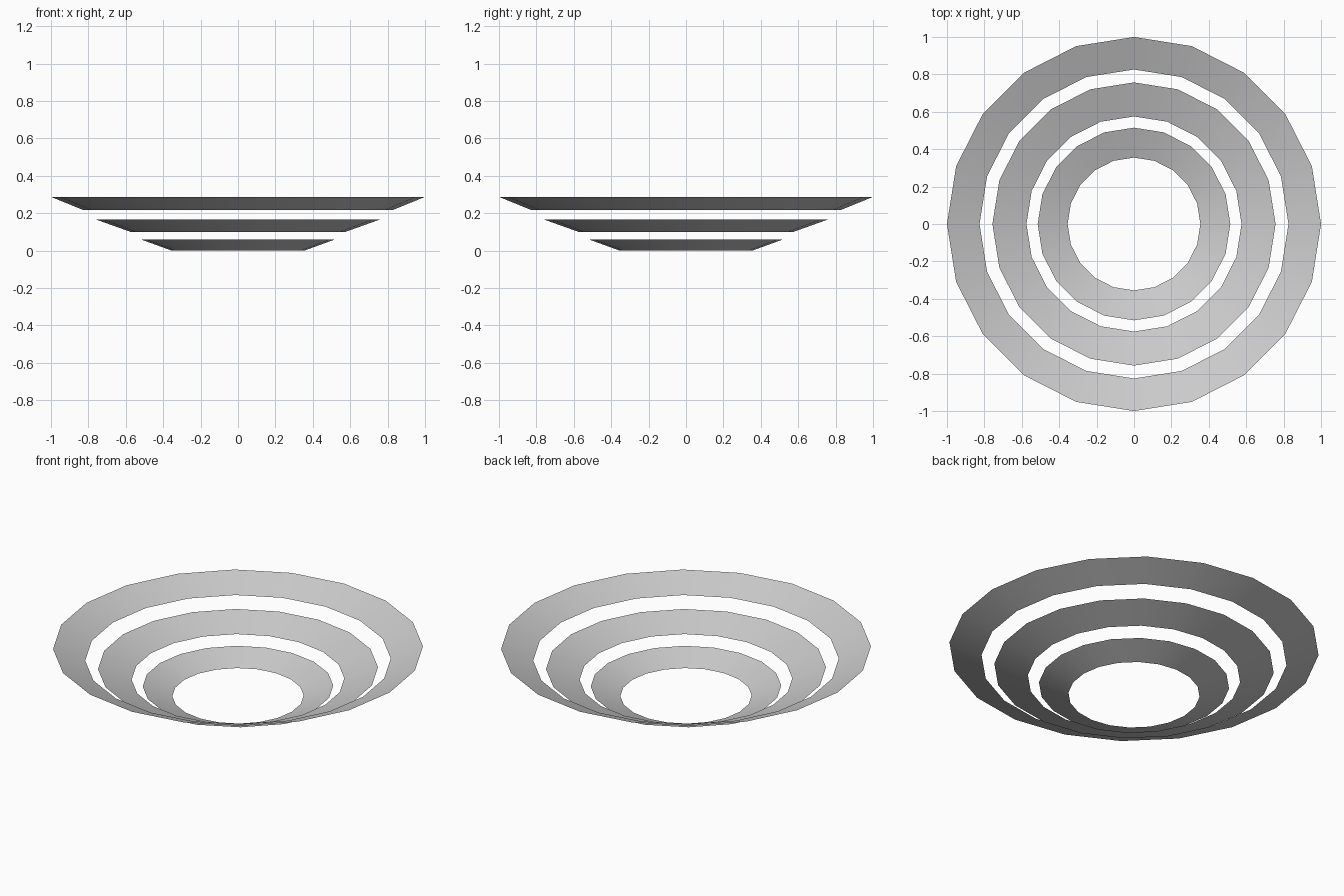
import bpy, bmesh, math

if "Cube" in bpy.data.objects:
    bpy.data.objects.remove(bpy.data.objects["Cube"])

SIDES = 20


def sloped_ring(name, r_in, z_in, r_out, z_out):
    """Open conical band, facing up and inward."""
    bm = bmesh.new()
    loops = []
    for r, z in ((r_in, z_in), (r_out, z_out)):
        loops.append([bm.verts.new((r * math.cos(2 * math.pi * i / SIDES),
                                    r * math.sin(2 * math.pi * i / SIDES), z))
                      for i in range(SIDES)])
    inner, outer = loops
    for i in range(SIDES):
        j = (i + 1) % SIDES
        face = bm.faces.new((inner[i], outer[i], outer[j], inner[j]))
        face.smooth = True
    mesh = bpy.data.meshes.new(name)
    bm.to_mesh(mesh)
    bm.free()
    obj = bpy.data.objects.new(name, mesh)
    bpy.context.collection.objects.link(obj)
    return obj


# Three separate bands, rising from the small lower one to the wide upper one
sloped_ring("lower_ring", 0.355, 0.0, 0.515, 0.058)
sloped_ring("middle_ring", 0.575, 0.10, 0.757, 0.165)
sloped_ring("upper_ring", 0.826, 0.216, 1.0, 0.287)
